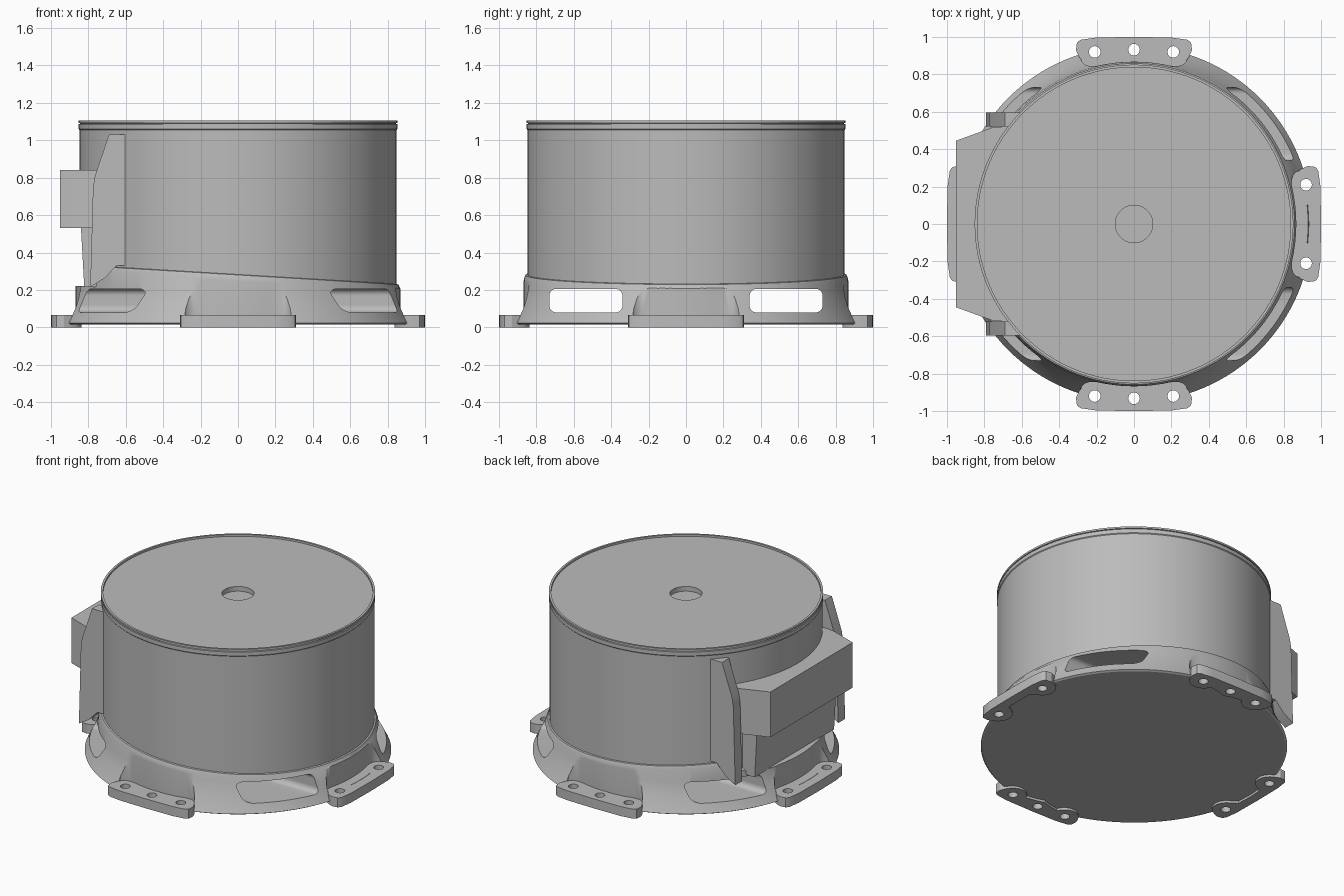
import bpy, bmesh
from math import sin, cos, pi, radians

if "Cube" in bpy.data.objects:
    bpy.data.objects.remove(bpy.data.objects["Cube"])

grey = bpy.data.materials.new("plain grey")
grey.use_nodes = True
colour = (0.5, 0.5, 0.5, 1)
grey.diffuse_color = colour
grey.node_tree.nodes["Principled BSDF"].inputs["Base Color"].default_value = colour


def finish(name, bm):
    bmesh.ops.recalc_face_normals(bm, faces=bm.faces)
    mesh = bpy.data.meshes.new(name)
    bm.to_mesh(mesh)
    bm.free()
    mesh.materials.append(grey)
    obj = bpy.data.objects.new(name, mesh)
    bpy.context.collection.objects.link(obj)
    return obj


def lathe(name, profile, tilt=0.0, tilt_from=9.0, sides=128):
    """Revolve (radius, height) points; heights above tilt_from slope with x."""
    bm = bmesh.new()
    rings = []
    for r, z in profile:
        ring = []
        for i in range(sides):
            x, y = r * cos(2 * pi * i / sides), r * sin(2 * pi * i / sides)
            ring.append(bm.verts.new((x, y, z + (tilt * x if z > tilt_from else 0))))
        rings.append(ring)
    for a, b in zip(rings, rings[1:]):
        for i in range(sides):
            j = (i + 1) % sides
            bm.faces.new((a[i], a[j], b[j], b[i]))
    bm.faces.new(rings[0])
    bm.faces.new(rings[-1])
    return finish(name, bm)


def prism(name, points, lo, hi, axis="z", rounding=0.0):
    """Extrude a 2D outline along an axis, optionally rounding its corners."""
    place = {"x": lambda a, b, t: (t, a, b),
             "y": lambda a, b, t: (a, t, b),
             "z": lambda a, b, t: (a, b, t)}[axis]
    bm = bmesh.new()
    n = len(points)
    low = [bm.verts.new(place(a, b, lo)) for a, b in points]
    high = [bm.verts.new(place(a, b, hi)) for a, b in points]
    bm.faces.new(low)
    bm.faces.new(high)
    for i in range(n):
        j = (i + 1) % n
        bm.faces.new((low[i], low[j], high[j], high[i]))
    if rounding:
        edges = [bm.edges.get((p, q)) for p, q in zip(low, high)]
        bmesh.ops.bevel(bm, geom=edges, offset=rounding, segments=6,
                        profile=0.5, affect="EDGES")
    return finish(name, bm)


def rect(a0, a1, b0, b1):
    return [(a0, b0), (a1, b0), (a1, b1), (a0, b1)]


def mirrored(half):
    """Close a half outline by reflecting it across u = 0."""
    return half + [(-u, v) for u, v in reversed(half) if u > 0]


def turn(points, k):
    """Turn (across, outward) points to one of the four sides, 0 = front."""
    c, s = ((1, 0), (0, 1), (-1, 0), (0, -1))[k]
    return [(u * c + v * s, u * s - v * c) for u, v in points]


def cut(obj, cutters):
    for cutter in cutters:
        cutter.hide_render = True
        mod = obj.modifiers.new("cut", "BOOLEAN")
        mod.operation = "DIFFERENCE"
        mod.solver = "EXACT"
        mod.object = cutter
        with bpy.context.temp_override(object=obj, active_object=obj):
            bpy.ops.object.modifier_apply(modifier=mod.name)


parts, helpers = [], []

# Flared base with a sloping upper edge
skirt = lathe("base_skirt", [(0.94, 0.015), (0.952, 0.022), (0.938, 0.048), (0.905, 0.12),
                             (0.873, 0.205), (0.866, 0.262), (0.858, 0.28), (0.84, 0.285)],
              tilt=-0.06, tilt_from=0.22)

# Drum with a grooved rim, recessed lid and shallow centre hole
drum = lathe("drum", [(0.84, 0.215), (0.848, 0.22), (0.848, 1.055), (0.852, 1.06),
                      (0.852, 1.086), (0.845, 1.088), (0.845, 1.091), (0.852, 1.093),
                      (0.852, 1.105), (0.838, 1.105), (0.838, 1.092),
                      (0.1, 1.092), (0.1, 1.06)])
parts += [skirt, drum]

# Straight tunnels through both sides of the base
slots = [prism("slot_cutter", rect(*span, 0.08, 0.205), -1.3, 1.3, "x", 0.035)
         for span in ((0.34, 0.73), (-0.73, -0.34))]

# Step in the base under the connector
step = prism("step_cutter", [(-1.1, 0.22), (-0.79, 0.22), (-0.71, 0.27),
                             (-0.65, 0.36), (-1.1, 0.36)], -0.6, 0.6, "y")
helpers += slots + [step]
cut(skirt, slots + [step])

# Four bolt flanges, each below a pocket in the skirt
ear = [(0.21 + 0.09 * cos(a), 0.925 + 0.09 * sin(a))
       for a in (radians(-20 - 20 * i) for i in range(8))]
outer = [(0, 1.0), (0.2, 0.997), (0.285, 0.985), (0.305, 0.97), (0.31, 0.93)]
pocket = [(0, 0.868), (0.05, 0.8666), (0.1, 0.862), (0.15, 0.855), (0.2, 0.845),
          (0.235, 0.844), (0.262, 0.852), (0.28, 0.87), (0.288, 0.9), (0.292, 1.2)]
names = ("front_flange", "left_flange", "back_flange", "right_flange")
for k, name in enumerate(names):
    three = k % 2 == 0
    inner = [(0.05, 0.88), (0, 0.865)] if three else [(0.1, 0.93), (0, 0.935)]
    flange = prism(name, turn(mirrored(outer + ear + inner), k), 0, 0.065)
    recess = prism("pocket_cutter", turn(mirrored(pocket), k), 0.064, 0.4)
    centres = [(-0.21, 0.92), (0.21, 0.92)] + ([(0, 0.932)] if three else [])
    holes = []
    for u, v in centres:
        circle = [(u + 0.031 * cos(pi * i / 12), v + 0.031 * sin(pi * i / 12))
                  for i in range(24)]
        holes.append(prism("hole_cutter", turn(circle, k), -0.1, 0.1))
    cut(skirt, [recess] + holes)
    cut(flange, holes)
    parts.append(flange)
    helpers += [recess] + holes

# Flat on the drum behind the lower connector panel
flat = prism("flat_cutter", rect(-1.2, -0.81, -0.6, 0.6), 0.1, 0.6)
cut(drum, [flat])
helpers.append(flat)

# Connector housing and the tapered panel below it
parts.append(prism("connector_box", [(-0.952, -0.445), (-0.952, 0.445), (-0.76, 0.515),
                                     (-0.6, 0.53), (-0.6, -0.53), (-0.76, -0.515)],
                   0.53, 0.84))
parts.append(prism("connector_lower_panel", [(-0.84, 0.54), (-0.822, 0.215),
                                             (-0.6, 0.215), (-0.6, 0.54)],
                   -0.43, 0.43, "y"))

# Upright brackets on each side of the connector
bracket = [(-0.6, 1.03), (-0.69, 1.03), (-0.765, 0.81), (-0.775, 0.75), (-0.79, 0.215),
           (-0.71, 0.265), (-0.65, 0.33), (-0.6, 0.33)]
parts.append(prism("front_bracket", bracket, -0.595, -0.52, "y"))
parts.append(prism("back_bracket", bracket, 0.52, 0.595, "y"))

for helper in helpers:
    bpy.data.objects.remove(helper)

# Smooth round walls, keep edges sharp
for obj in bpy.context.view_layer.objects:
    obj.select_set(obj in parts)
bpy.context.view_layer.objects.active = skirt
bpy.ops.object.shade_smooth_by_angle(angle=radians(30))
